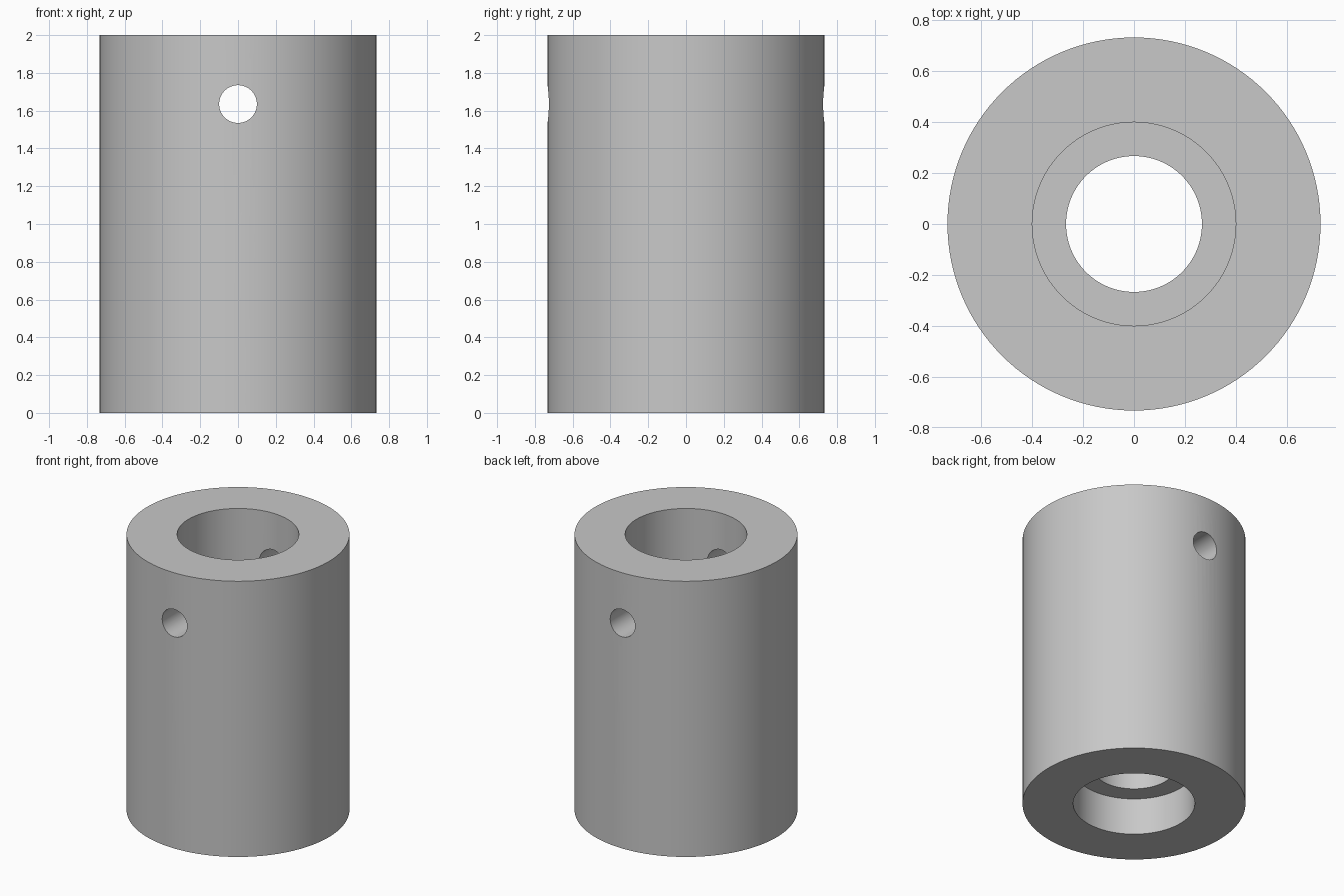
import bpy, bmesh, math
from mathutils import Matrix

if "Cube" in bpy.data.objects:
    bpy.data.objects.remove(bpy.data.objects["Cube"], do_unlink=True)

SEGMENTS = 128
HEIGHT = 2.0
OUTER_R, POCKET_R, BORE_R = 0.733, 0.4, 0.267
BOTTOM_POCKET, TOP_POCKET = 0.267, 0.733    # pocket depths
PIN_R, PIN_Z = 0.1, 1.635

grey = bpy.data.materials.new("plain grey")
grey.use_nodes = True
colour = (0.58, 0.58, 0.58, 1)
grey.diffuse_color = colour
grey.node_tree.nodes["Principled BSDF"].inputs["Base Color"].default_value = colour


def add_object(name, bm):
    bmesh.ops.recalc_face_normals(bm, faces=bm.faces)
    mesh = bpy.data.meshes.new(name)
    bm.to_mesh(mesh)
    bm.free()
    mesh.materials.append(grey)
    obj = bpy.data.objects.new(name, mesh)
    bpy.context.collection.objects.link(obj)
    return obj


# Sleeve: closed wall section spun around the vertical axis
section = [
    (OUTER_R, 0), (OUTER_R, HEIGHT), (POCKET_R, HEIGHT),
    (POCKET_R, HEIGHT - TOP_POCKET), (BORE_R, HEIGHT - TOP_POCKET),
    (BORE_R, BOTTOM_POCKET), (POCKET_R, BOTTOM_POCKET), (POCKET_R, 0),
]
bm = bmesh.new()
verts = [bm.verts.new((r, 0, z)) for r, z in section]
edges = [bm.edges.new((a, b)) for a, b in zip(verts, verts[1:] + verts[:1])]
bmesh.ops.spin(bm, geom=verts + edges, cent=(0, 0, 0), axis=(0, 0, 1),
               angle=math.tau, steps=SEGMENTS, use_merge=True)
bmesh.ops.remove_doubles(bm, verts=bm.verts, dist=1e-4)
sleeve = add_object("bored_sleeve", bm)

# Cross hole through the front and back walls
bm = bmesh.new()
turn = Matrix.Translation((0, 0, PIN_Z)) @ Matrix.Rotation(math.pi / 2, 4, "X")
bmesh.ops.create_cone(bm, cap_ends=True, segments=64, radius1=PIN_R,
                      radius2=PIN_R, depth=HEIGHT, matrix=turn)
cutter = add_object("pin_hole_cutter", bm)
cutter.hide_render = True

cut = sleeve.modifiers.new("pin hole", "BOOLEAN")
cut.operation = "DIFFERENCE"
cut.solver = "EXACT"
cut.object = cutter

bpy.ops.object.select_all(action="DESELECT")
sleeve.select_set(True)
bpy.context.view_layer.objects.active = sleeve
bpy.ops.object.modifier_apply(modifier=cut.name)
bpy.data.objects.remove(cutter, do_unlink=True)
bpy.ops.object.shade_smooth_by_angle(angle=math.radians(30))
